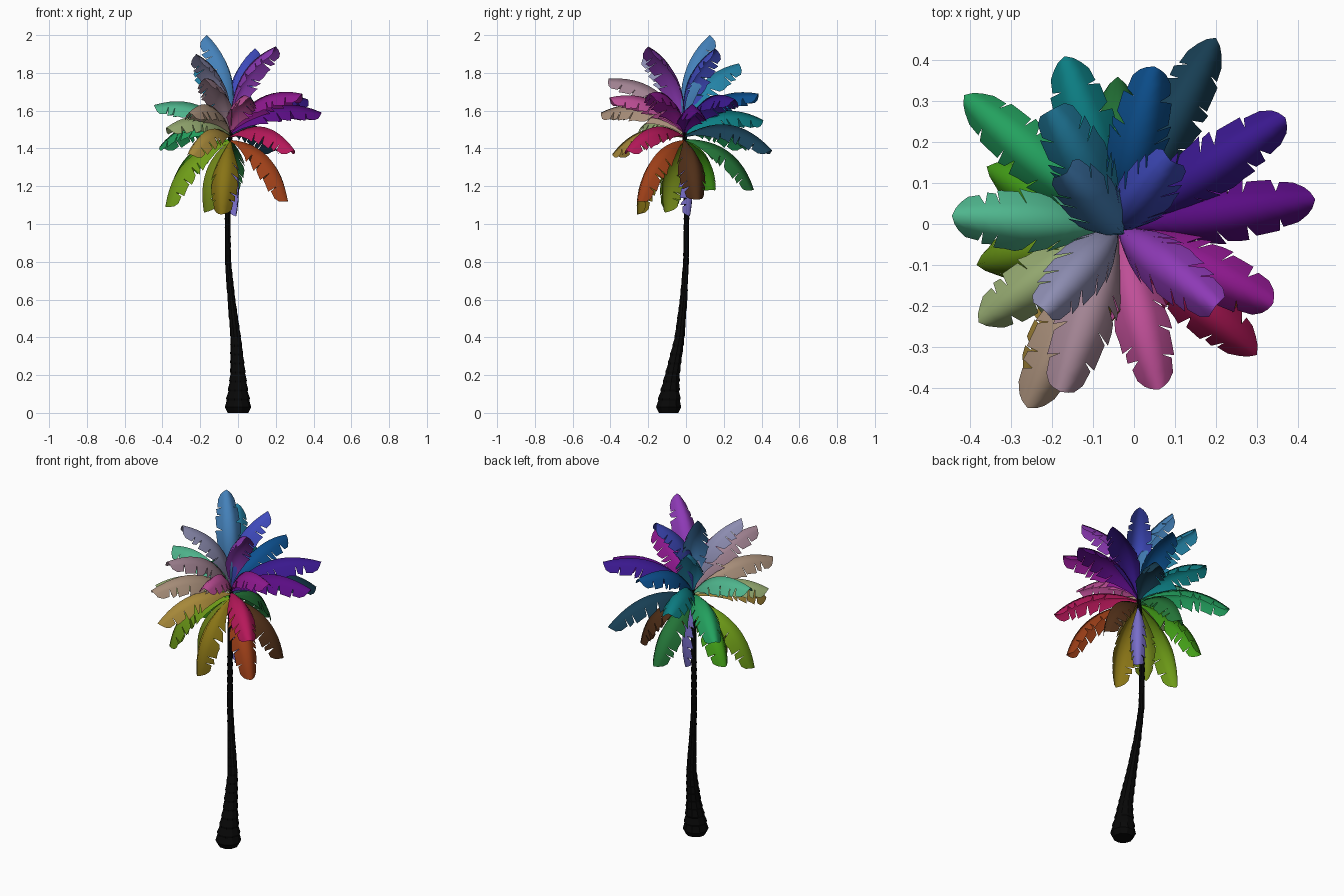
import bpy, bmesh, math, random
from mathutils import Vector

if "Cube" in bpy.data.objects:
    bpy.data.objects.remove(bpy.data.objects["Cube"])

random.seed(4)


def lerp_table(table, t):
    # linear interpolation of rows (key, values...)
    for a, b in zip(table, table[1:]):
        if t <= b[0]:
            k = (t - a[0]) / (b[0] - a[0])
            return [p + (q - p) * k for p, q in zip(a[1:], b[1:])]
    return list(table[-1][1:])


def material(name, hexcol):
    rgb = [int(hexcol[i:i + 2], 16) / 255 for i in (0, 2, 4)]
    m = bpy.data.materials.new(name)
    m.diffuse_color = [c ** 2.2 for c in rgb] + [1]
    m.use_nodes = True
    m.node_tree.nodes["Principled BSDF"].inputs["Base Color"].default_value = m.diffuse_color
    return m


def finish(bm, name, mat, smooth):
    me = bpy.data.meshes.new(name)
    for f in bm.faces:
        f.smooth = smooth
    bm.to_mesh(me)
    bm.free()
    me.materials.append(mat)
    ob = bpy.data.objects.new(name, me)
    bpy.context.collection.objects.link(ob)
    return ob


# Trunk: leaning, ringed, with a swollen foot (z, x, y, radius)
PATH = [(0.0, 0, -0.092, 0.052), (0.03, 0, -0.092, 0.07), (0.1, 0, -0.087, 0.054),
        (0.2, 0, -0.073, 0.04), (0.4, -0.012, -0.034, 0.027), (0.6, -0.035, -0.013, 0.02),
        (0.8, -0.053, 0.0, 0.0155), (1.05, -0.055, 0.003, 0.0145),
        (1.3, -0.048, -0.002, 0.015), (1.5, -0.04, -0.008, 0.01)]


def build_trunk(sides=10):
    bm = bmesh.new()
    levels = [(0.004, 1.0), (0.03, 1.0)]
    for i in range(1, 32):
        z = 0.03 + 1.47 * i / 31
        levels += [(z - 0.012, 0.97), (z, 1.07)]
    rings = []
    for z, s in levels:
        x, y, r = lerp_table(PATH, z)
        z = 0 if z < 0.01 else z
        rings.append([bm.verts.new((x + r * s * math.cos(a), y + r * s * math.sin(a), z))
                      for a in (2 * math.pi * k / sides for k in range(sides))])
    for a, b in zip(rings, rings[1:]):
        for k in range(sides):
            j = (k + 1) % sides
            bm.faces.new((a[k], a[j], b[j], b[k]))
    bm.faces.new(rings[0][::-1])
    bm.faces.new(rings[-1])
    finish(bm, "trunk", material("bark", "101010"), False)


# Fronds: arched, roof-folded blades with slits along both edges (t, half width)
WIDTH = [(0, 0.008), (0.1, 0.035), (0.22, 0.075), (0.36, 0.104), (0.6, 0.11),
         (0.8, 0.092), (0.93, 0.07), (1, 0.05)]


def build_frond(name, tip, color, bulge=0.185, wide=1.0, fold=49):
    tip = Vector(tip)
    start = Vector((-0.04, -0.01, 1.44 + 0.07 * (tip.z - 1.05) / 0.95))
    chord = tip - start
    out = Vector((chord.x, chord.y, 0))
    a, b = out.length, chord.z
    out.normalize()
    side = Vector((-out.y, out.x, 0))
    perp = (out * -b + Vector((0, 0, a))) / chord.length
    ctrl = (start + tip) / 2 + perp * (2 * bulge * chord.length)
    n = 12
    bm = bmesh.new()
    stations = []
    for i in range(n + 1):
        t = i / n
        p = start * (1 - t) ** 2 + ctrl * (2 * t * (1 - t)) + tip * t * t
        tan = ((ctrl - start) * (1 - t) + (tip - ctrl) * t).normalized()
        nor = tan.cross(side).normalized()
        stations.append((p, tan, nor, lerp_table(WIDTH, t)[0] * wide))
    ridge = [bm.verts.new(s[0]) for s in stations]
    for sgn in (1, -1):
        # a few slits, one of them torn wider
        slits = {random.choice((4, 5)), random.choice((6, 7)), random.choice((8, 9)), 10}
        torn = random.choice(sorted(slits))
        mids, before, after = [], [], []
        for i, (p, tan, nor, w) in enumerate(stations):
            # blade is flatter at the ridge and steeper at the edge
            f1, f2 = math.radians(fold - 8), math.radians(fold + 8)
            d1 = side * (sgn * math.cos(f1)) - nor * math.sin(f1)
            d2 = side * (sgn * math.cos(f2)) - nor * math.sin(f2)
            sweep = 0.018 * min(1, i / 4) if i < n else -0.008
            m = p + d1 * w * 0.5 + tan * sweep * 0.4
            mids.append(bm.verts.new(m))
            e = m + d2 * w * 0.5 + tan * sweep * 0.6
            if i in slits:
                g = 0.009 if i == torn else random.uniform(0.0015, 0.004)
                before.append(bm.verts.new(e - tan * g + d2 * 0.008))
                after.append(bm.verts.new(e + tan * g - d2 * 0.006))
            else:
                v = bm.verts.new(e)
                before.append(v)
                after.append(v)
        for i in range(n):
            quads = [(ridge[i], ridge[i + 1], mids[i + 1], mids[i]),
                     (mids[i], mids[i + 1], before[i + 1], after[i])]
            for q in quads:
                bm.faces.new(q if sgn < 0 else q[::-1])
    finish(bm, name, material(name + "_leaf", color), True)


# tip position and colour of every frond, top tier to bottom tier
FRONDS = [
    ((-0.165, 0.125, 2.0), "4680b8"), ((0.09, 0.155, 1.93), "414cbc"),
    ((0.2, -0.2, 1.94), "8c3cb4"), ((-0.22, -0.21, 1.9), "8c8cb0"),
    ((-0.18, -0.41, 1.77), "a08291"), ((-0.2, 0.28, 1.85), "2882a5"),
    ((0.05, 0.385, 1.69), "14508c"), ((0.06, -0.405, 1.67), "be5096"),
    ((0.34, -0.195, 1.69), "8c1e8c"), ((0.37, 0.26, 1.66), "3c1e8c"),
    ((-0.26, -0.45, 1.59), "a58c78"), ((-0.445, 0.02, 1.63), "50b48c"),
    ((0.443, 0.06, 1.59), "5a1482"), ((-0.17, 0.41, 1.55), "147d82"),
    ((-0.38, -0.24, 1.51), "91a56e"), ((0.2, 0.455, 1.39), "1e4155"),
    ((-0.415, 0.315, 1.41), "28a05f"), ((0.3, -0.32, 1.39), "b41e5a"),
    ((-0.26, -0.39, 1.37), "a5873c"), ((-0.36, 0.14, 1.18), "46a01e"),
    ((-0.04, 0.36, 1.18), "28733a"), ((0.26, 0.06, 1.13), "50321e"),
    ((0.265, -0.255, 1.12), "9b411e"), ((-0.385, -0.1, 1.09), "6e9b1e"),
    ((-0.09, -0.26, 1.05), "87731c"), ((-0.18, -0.11, 1.06), "6e821e"),
]

build_trunk()
for i, (tip, col) in enumerate(FRONDS):
    build_frond(f"frond_{i + 1:02d}", tip, col, wide=random.uniform(0.95, 1.05))
# young frond hanging against the trunk
build_frond("hanging_frond", (-0.01, 0.02, 1.04), "786ec8", bulge=0.09, wide=0.6)
